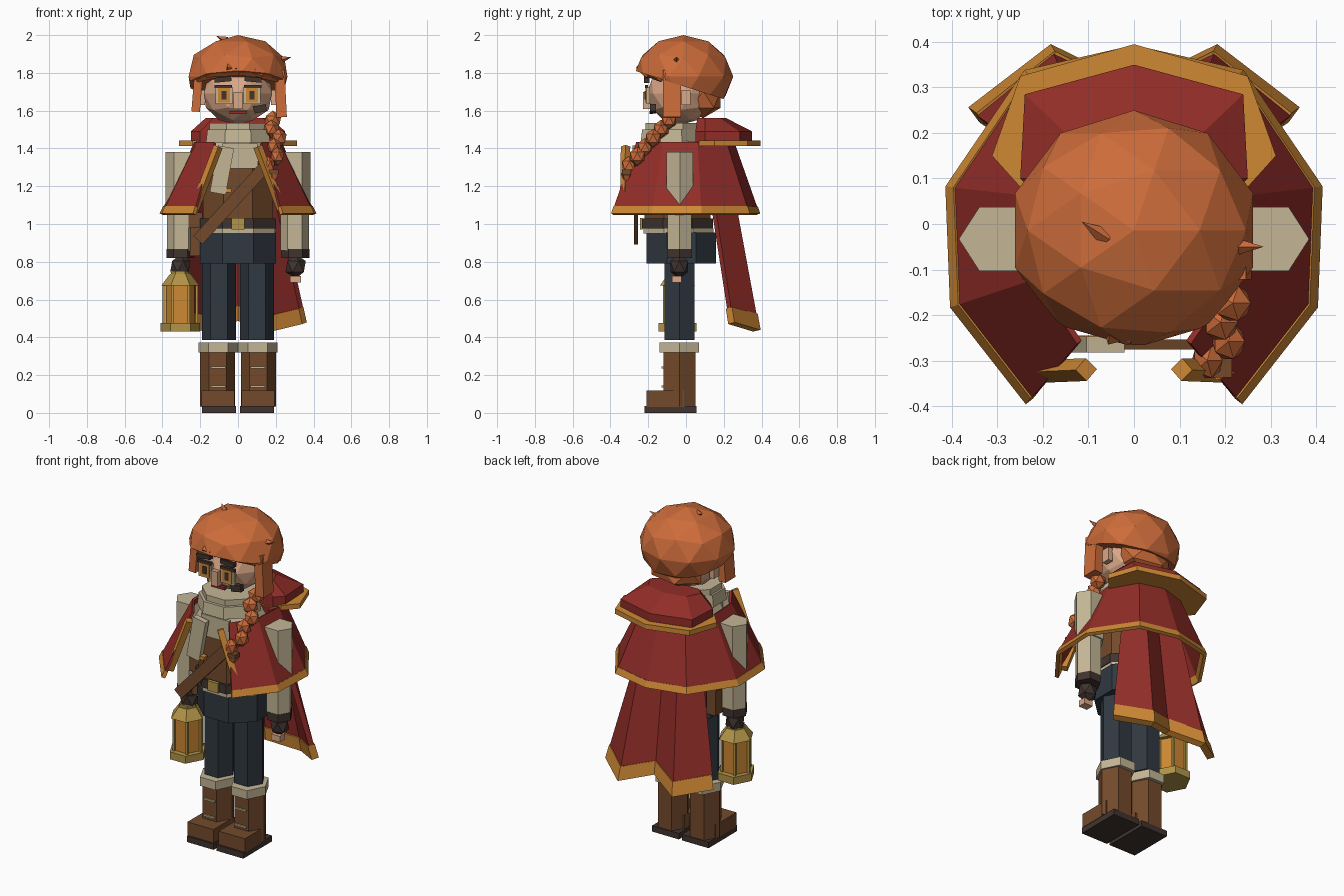
import bpy, bmesh, math
from mathutils import Vector, Matrix

if "Cube" in bpy.data.objects:
    bpy.data.objects.remove(bpy.data.objects["Cube"])


def material(name, r, g, b):
    m = bpy.data.materials.new(name)
    lin = [(c / 255 / 12.92 if c < 10 else ((c / 255 + 0.055) / 1.055) ** 2.4) for c in (r, g, b)]
    m.diffuse_color = (*lin, 1)
    m.use_nodes = True
    m.node_tree.nodes["Principled BSDF"].inputs["Base Color"].default_value = m.diffuse_color
    return m


HAIR = material("copper hair", 205, 108, 58)
SKIN = material("skin", 218, 168, 136)
RED = material("crimson cloth", 146, 45, 40)
GOLD = material("amber trim", 206, 136, 52)
BRASS = material("brass", 178, 148, 72)
CREAM = material("cream linen", 196, 182, 150)
BROWN = material("brown leather", 115, 74, 43)
DARK = material("dark leather", 64, 52, 47)
NAVY = material("navy trousers", 48, 56, 65)


def finish(name, bm, mats):
    bmesh.ops.recalc_face_normals(bm, faces=bm.faces)
    me = bpy.data.meshes.new(name)
    bm.to_mesh(me)
    bm.free()
    for m in mats:
        me.materials.append(m)
    ob = bpy.data.objects.new(name, me)
    bpy.context.collection.objects.link(ob)
    return ob


def loft(name, rings, mats, closed=True, thick=0):
    """Skin between rings of points, capped when closed."""
    bm = bmesh.new()
    vs = [[bm.verts.new(p) for p in r] for r in rings]
    n = len(rings[0])
    for k in range(len(rings) - 1):
        for i in range(n if closed else n - 1):
            j = (i + 1) % n
            bm.faces.new((vs[k][i], vs[k][j], vs[k + 1][j], vs[k + 1][i]))
    if closed:
        bm.faces.new(vs[0])
        bm.faces.new(vs[-1])
    ob = finish(name, bm, mats)
    if thick:
        s = ob.modifiers.new("thickness", 'SOLIDIFY')
        s.thickness, s.offset = thick, 0
    return ob


def prism(name, x, y, rx, ry, z0, z1, mat, n=6, top=1.0):
    """Upright n-gon column with given half extents, flat side to the front."""
    rot = 0 if n == 6 else math.pi / n
    pts = [(math.cos(rot + i * math.tau / n), math.sin(rot + i * math.tau / n)) for i in range(n)]
    mx, my = max(p[0] for p in pts), max(p[1] for p in pts)
    rings = [[(x + p[0] / mx * rx * s, y + p[1] / my * ry * s, z) for p in pts]
             for z, s in ((z0, 1), (z1, top))]
    return loft(name, rings, [mat])


def box(name, c, size, mat, roll=0):
    bm = bmesh.new()
    bmesh.ops.create_cube(bm, size=1, matrix=Matrix.Translation(c)
                          @ Matrix.Rotation(roll, 4, 'Y') @ Matrix.Diagonal((*size, 1)))
    return finish(name, bm, [mat])


def blob(name, c, r, mat, sub=1):
    bm = bmesh.new()
    bmesh.ops.create_icosphere(bm, subdivisions=sub, radius=1,
                               matrix=Matrix.Translation(c) @ Matrix.Diagonal((*r, 1)))
    return finish(name, bm, [mat])


def spike(name, a, b, r0, r1, mat, sides=4):
    a, b = Vector(a), Vector(b)
    d = b - a
    bm = bmesh.new()
    bmesh.ops.create_cone(bm, cap_ends=True, segments=sides, radius1=r0, radius2=r1, depth=d.length,
                          matrix=Matrix.Translation((a + b) / 2) @ d.to_track_quat('Z', 'Y').to_matrix().to_4x4())
    return finish(name, bm, [mat])


# Legs, boots, arms and hands, mirrored left and right
for s, side in ((-1, "left"), (1, "right")):
    prism(f"trouser_leg_{side}", s * 0.1, -0.035, 0.09, 0.08, 0.385, 0.9, NAVY)
    prism(f"boot_cuff_{side}", s * 0.105, -0.035, 0.104, 0.105, 0.32, 0.373, CREAM)
    prism(f"boot_shaft_{side}", s * 0.108, -0.035, 0.093, 0.085, 0.035, 0.325, BROWN)
    box(f"boot_toe_{side}", (s * 0.105, -0.11, 0.075), (0.175, 0.2, 0.085), BROWN)
    box(f"boot_sole_{side}", (s * 0.1, -0.083, 0.018), (0.18, 0.275, 0.036), DARK)
    for z in (0.14, 0.24):
        box(f"boot_lace_{side}", (s * 0.105, -0.124, z), (0.075, 0.009, 0.01), CREAM)
    prism(f"upper_arm_{side}", s * 0.295, -0.033, 0.09, 0.07, 1.1, 1.38, CREAM)
    prism(f"forearm_{side}", s * 0.3, -0.035, 0.076, 0.064, 0.86, 1.12, CREAM)
    prism(f"glove_cuff_{side}", s * 0.304, -0.035, 0.074, 0.066, 0.82, 0.868, DARK)
    blob(f"glove_{side}", (s * 0.305, -0.035, 0.775), (0.06, 0.055, 0.065), DARK)
box("fingers", (0.305, -0.05, 0.708), (0.058, 0.05, 0.036), SKIN)

# Torso layers
prism("hips", 0, -0.025, 0.2, 0.185, 0.79, 0.955, NAVY, 8)
prism("shirt_hem", 0, -0.04, 0.195, 0.185, 0.95, 0.975, CREAM, 8)
prism("vest", 0, -0.045, 0.185, 0.175, 0.97, 1.36, BROWN, 8)
prism("belt", 0, -0.045, 0.2, 0.188, 0.975, 1.03, DARK, 8)
box("belt_buckle", (0, -0.237, 1.002), (0.07, 0.014, 0.06), BRASS)
prism("shoulders", 0, -0.045, 0.2, 0.18, 1.34, 1.44, CREAM, 8, 0.75)
prism("collar", 0, -0.085, 0.17, 0.155, 1.43, 1.5, CREAM, 8, 0.95)
prism("collar_fold", 0, -0.075, 0.15, 0.14, 1.49, 1.535, CREAM, 8)
box("shirt_front", (0.01, -0.226, 1.36), (0.19, 0.02, 0.13), CREAM)
box("scarf_end", (-0.085, -0.265, 1.285), (0.085, 0.035, 0.25), CREAM, 0.18)
box("scarf_hem", (-0.08, -0.262, 1.18), (0.09, 0.034, 0.022), GOLD, 0.1)
box("shoulder_strap", (-0.02, -0.265, 1.125), (0.065, 0.022, 0.57), BROWN, 0.74)
box("satchel", (-0.225, 0.0, 0.94), (0.06, 0.16, 0.22), BROWN)
box("satchel_flap", (-0.225, -0.01, 1.02), (0.072, 0.18, 0.08), BROWN)


def arc(half, z):
    """Open outline from left front round the back to right front."""
    return [(-x, y, z) for x, y in half] + [(x, y, z) for x, y in half[-2::-1]]


# Shoulder mantle, with trimmed hem and front edges
TOP = [(0.12, -0.26), (0.215, -0.12), (0.225, 0.06), (0.14, 0.21), (0, 0.25)]
HEM = [(0.23, -0.39), (0.395, -0.18), (0.405, 0.08), (0.235, 0.33), (0, 0.383)]
NEAR = [(a + (c - a) * 0.9, b + (d - b) * 0.9) for (a, b), (c, d) in zip(TOP, HEM)]
loft("mantle", [arc(TOP, 1.43), arc(NEAR, 1.09)], [RED], closed=False, thick=0.014)
loft("mantle_hem", [arc(NEAR, 1.09), arc(HEM, 1.052)], [GOLD], closed=False, thick=0.022)
for s in (-1, 1):
    spike("mantle_front_trim", (s * 0.105, -0.32, 1.41), (s * 0.23, -0.325, 1.08), 0.025, 0.025, GOLD)

# Long pleated cape
C_TOP = [(0.15, 0.1, 1.38), (0.1, 0.2, 1.38), (0, 0.17, 1.38)]
C_HEM = [(0.352, 0.24, 0.475), (0.18, 0.375, 0.435), (0, 0.285, 0.49)]
c0, c2 = ([(-x, y, z) for x, y, z in h] + [(x, y, z) for x, y, z in h[1::-1]] for h in (C_TOP, C_HEM))
c1 = [tuple(Vector(a).lerp(Vector(b), 0.91)) for a, b in zip(c0, c2)]
loft("long_cape", [c0, c1], [RED], closed=False, thick=0.03)
loft("long_cape_hem", [c1, c2], [GOLD], closed=False, thick=0.042)

# Lowered hood and its rim
HOOD = [(0.2, 0.05), (0.25, 0.1), (0.24, 0.285), (0, 0.35)]
PEAK = [(0.13, 0.06), (0.17, 0.1), (0.13, 0.18), (0, 0.21)]
RIM = [(0.24, 0.07), (0.312, 0.15), (0.25, 0.325), (0, 0.395)]
loft("hood", [arc(HOOD, 1.43), arc(HOOD, 1.49), arc(PEAK, 1.562)], [RED])
loft("hood_rim", [arc(RIM, 1.412), arc(RIM, 1.442)], [GOLD])

# Head and face
blob("head", (0, -0.03, 1.69), (0.19, 0.178, 0.165), SKIN, 2)
box("nose", (0, -0.208, 1.655), (0.045, 0.04, 0.09), SKIN)
box("mouth", (0, -0.184, 1.59), (0.09, 0.02, 0.016), RED)
for s in (-1, 1):
    box("eye_white", (s * 0.075, -0.2, 1.68), (0.09, 0.02, 0.09), CREAM)
    box("iris", (s * 0.075, -0.211, 1.682), (0.064, 0.008, 0.076), GOLD)
    box("pupil", (s * 0.075, -0.216, 1.682), (0.026, 0.006, 0.045), DARK)
    box("upper_lash", (s * 0.078, -0.208, 1.728), (0.095, 0.016, 0.018), DARK)
    box("eyebrow", (s * 0.08, -0.208, 1.765), (0.09, 0.03, 0.026), DARK, s * 0.1)
    box("ear", (s * 0.19, 0.0, 1.67), (0.03, 0.05, 0.08), SKIN)
box("cheek_patch", (0.117, -0.175, 1.61), (0.068, 0.03, 0.038), DARK, -0.2)

# Hair cap, sliced along a line that drops to the back
cap = bmesh.new()
bmesh.ops.create_icosphere(cap, subdivisions=2, radius=1, matrix=Matrix.Translation((0, -0.014, 1.78))
                           @ Matrix.Diagonal((0.275, 0.264, 0.22, 1)))
cut = bmesh.ops.bisect_plane(cap, geom=cap.verts[:] + cap.edges[:] + cap.faces[:],
                             plane_co=(0, -0.25, 1.805), plane_no=(0, 0.32, 1), clear_inner=True)
bmesh.ops.edgeloop_fill(cap, edges=[e for e in cut['geom_cut'] if isinstance(e, bmesh.types.BMEdge)])
finish("hair_cap", cap, [HAIR])
blob("nape_hair", (0, 0.09, 1.66), (0.18, 0.11, 0.1), HAIR)
box("side_lock_left", (-0.215, -0.075, 1.71), (0.045, 0.095, 0.23), HAIR, 0.08)
box("side_lock_right", (0.225, -0.075, 1.69), (0.055, 0.095, 0.25), HAIR, -0.05)

# Swept fringe and stray tufts
for a, b in (((0.0, -0.225, 1.825), (-0.17, -0.19, 1.785)), ((-0.09, -0.2, 1.82), (-0.215, -0.12, 1.76)),
             ((-0.06, -0.225, 1.83), (0.13, -0.21, 1.785)), ((0.07, -0.21, 1.82), (0.21, -0.13, 1.76))):
    spike("fringe_lock", a, b, 0.04, 0.01, HAIR)
spike("stray_tuft", (0.215, -0.05, 1.865), (0.285, -0.05, 1.885), 0.022, 0, HAIR)
spike("stray_tuft", (-0.06, -0.03, 1.97), (-0.115, 0.005, 1.995), 0.022, 0, HAIR)

# Braid over the front shoulder
for i in range(6):
    t = i / 5
    blob("braid_knot", (0.17 + 0.035 * math.sin(t * 3) + 0.014 * (-1) ** i, -0.09 - 0.21 * t, 1.55 - 0.24 * t),
         (0.05 - 0.012 * t, 0.045, 0.05), HAIR)
box("braid_tie", (0.19, -0.315, 1.275), (0.05, 0.045, 0.025), BROWN)
spike("braid_tail", (0.19, -0.315, 1.265), (0.175, -0.315, 1.2), 0.03, 0.005, HAIR, 5)

# Hand lantern
LX, LY = -0.305, -0.045
prism("lantern_base", LX, LY, 0.105, 0.1, 0.43, 0.475, BRASS)
prism("lantern_glass", LX, LY, 0.075, 0.068, 0.47, 0.68, GOLD)
prism("lantern_roof", LX, LY, 0.1, 0.092, 0.675, 0.735, BRASS, 6, 0.55)
prism("lantern_cap", LX, LY, 0.05, 0.045, 0.73, 0.75, BRASS)
for i in range(6):
    a = i * math.tau / 6
    box("lantern_post", (LX + 0.087 * math.cos(a), LY + 0.082 * math.sin(a), 0.575), (0.014, 0.014, 0.21), BRASS)
